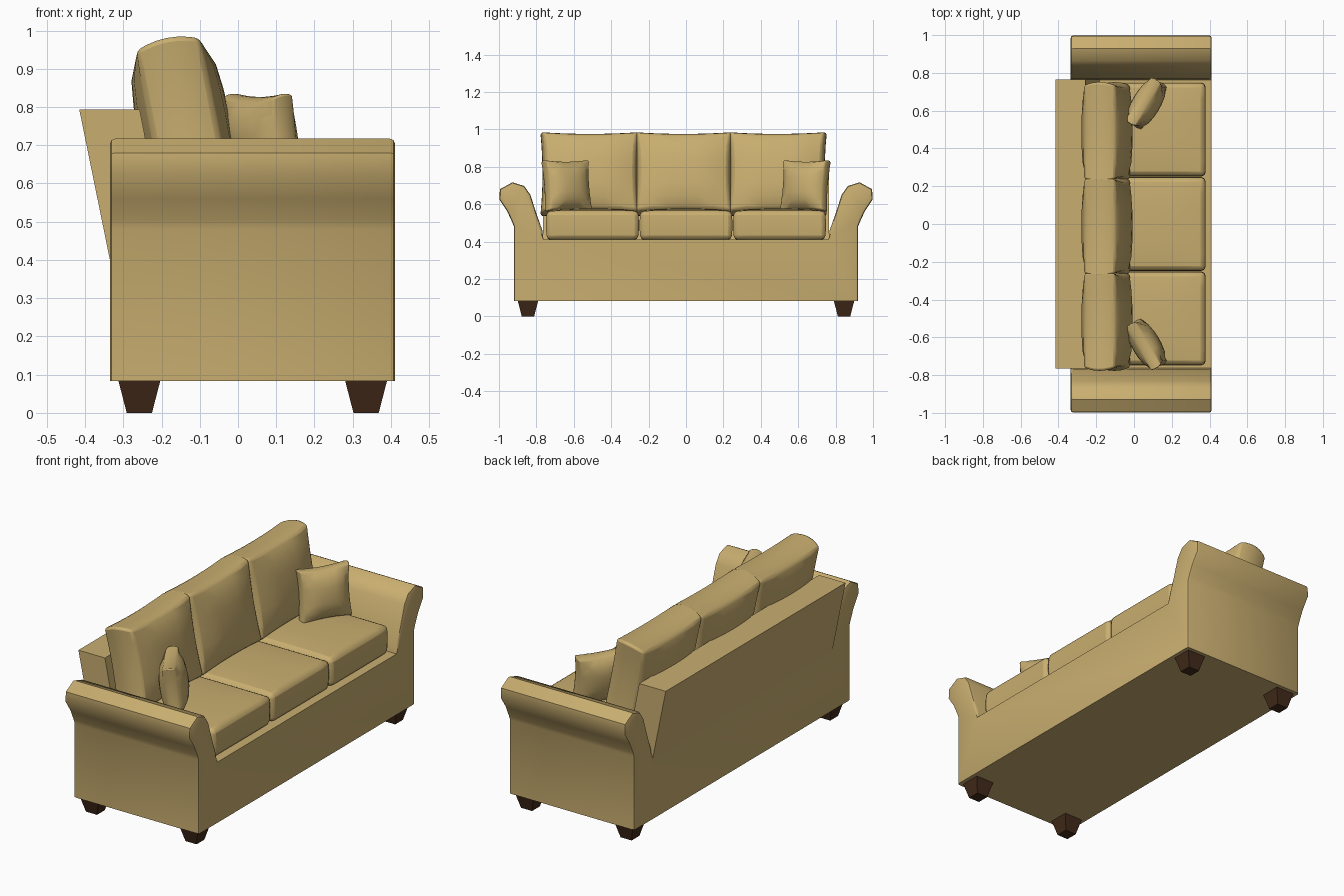
import bpy, bmesh
from math import radians, pi
from mathutils import Matrix

if "Cube" in bpy.data.objects:
    bpy.data.objects.remove(bpy.data.objects["Cube"])


def material(name, rgb):
    m = bpy.data.materials.new(name)
    m.diffuse_color = (*rgb, 1)
    m.use_nodes = True
    m.node_tree.nodes["Principled BSDF"].inputs["Base Color"].default_value = m.diffuse_color
    return m


FABRIC = material("tan_fabric", (0.58, 0.42, 0.16))
WOOD = material("dark_wood", (0.055, 0.023, 0.01))


def finish(name, bm, mat, angle=35, bevel=0):
    bmesh.ops.recalc_face_normals(bm, faces=bm.faces[:])
    me = bpy.data.meshes.new(name)
    bm.to_mesh(me)
    bm.free()
    me.materials.append(mat)
    me.shade_smooth()
    me.set_sharp_from_angle(angle=radians(angle))
    ob = bpy.data.objects.new(name, me)
    bpy.context.collection.objects.link(ob)
    if bevel:
        b = ob.modifiers.new("soft_edges", 'BEVEL')
        b.width, b.segments = bevel, 2
        b.limit_method, b.angle_limit = 'ANGLE', radians(45)
    return ob


def extrude(pts, vec):
    """Closed prism from a planar outline."""
    bm = bmesh.new()
    face = bm.faces.new([bm.verts.new(p) for p in pts])
    new = bmesh.ops.extrude_face_region(bm, geom=[face])["geom"]
    bmesh.ops.translate(bm, vec=vec,
                        verts=[v for v in new if isinstance(v, bmesh.types.BMVert)])
    return bm


def cushion(name, w, h, edge, mid, pinch, rim, matrix, bevel, cuts=5):
    """Stuffed cushion: x = thickness, y = width, z = height.
    edge/mid are half thicknesses, pinch pulls the sides in to leave corner ears."""
    bm = bmesh.new()
    bmesh.ops.create_cube(bm, size=2)
    bmesh.ops.subdivide_edges(bm, edges=bm.edges[:], cuts=cuts, use_grid_fill=True)
    for v in bm.verts:
        s, a, b = v.co
        fill = ((1 - a * a) * (1 - b * b)) ** 0.5
        half = edge + (mid - edge) * fill
        bulge = rim * (1 - s * s)
        v.co = (s * half,
                a * (w / 2 * (1 - pinch * (1 - b * b)) + bulge),
                b * (h / 2 * (1 - pinch * (1 - a * a)) + bulge))
    bm.transform(matrix)
    return finish(name, bm, FABRIC, 50, bevel)


# Body: base and two rolled arms as one U-shaped profile
arm = [(0.92, 0.083), (0.92, 0.48), (0.93, 0.505), (0.955, 0.56), (0.998, 0.625),
       (0.995, 0.68), (0.928, 0.717), (0.865, 0.697), (0.832, 0.65),
       (0.80, 0.55), (0.768, 0.46), (0.762, 0.41)]
outline = arm + [(-y, z) for y, z in reversed(arm)]
bm = extrude([(-0.335, y, z) for y, z in outline], (0.746, 0, 0))
rims = [e for e in bm.edges
        if abs(e.verts[0].co.x - e.verts[1].co.x) < 1e-5
        and abs(e.verts[0].co.y - e.verts[1].co.y) < 0.2]
bmesh.ops.bevel(bm, geom=rims, offset=0.013, segments=2, profile=0.5,
                affect='EDGES', clamp_overlap=True)
finish("base_and_arms", bm, FABRIC, 40)

# Slanted backrest between the arms
back = [(-0.335, 0.40), (-0.415, 0.793), (-0.257, 0.793), (-0.18, 0.40)]
finish("backrest", extrude([(x, -0.765, z) for x, z in back], (0, 1.53, 0)), FABRIC)

for i, y in enumerate((-0.5, 0.0, 0.5)):
    # Seat cushions lie flat, so the thickness axis is turned upward
    lay = Matrix.Translation((0.085, y, 0.487)) @ Matrix.Rotation(-pi / 2, 4, 'Y')
    cushion(f"seat_cushion_{i + 1}", 0.488, 0.58, 0.077, 0.09, 0, 0.004, lay, 0.022)
    # Back cushions lean on the backrest
    lean = (Matrix.Translation((-0.143, y - 0.013, 0.76))
            @ Matrix.Rotation(radians(-11), 4, 'Y'))
    cushion(f"back_cushion_{i + 1}", 0.495, 0.415, 0.085, 0.122, 0.045, 0.018,
            lean, 0.012)

# Throw pillows turned toward the middle
for name, side in (("left_throw_pillow", -1), ("right_throw_pillow", 1)):
    pose = (Matrix.Translation((0.065, side * 0.638, 0.698))
            @ Matrix.Rotation(radians(-31 * side), 4, 'Z')
            @ Matrix.Rotation(radians(-8), 4, 'Y'))
    cushion(name, 0.258, 0.26, 0.032, 0.072, 0.07, 0.008, pose, 0.006)

# Tapered square legs
for xn, x in (("front", 0.335), ("back", -0.258)):
    for yn, y in (("left", -0.845), ("right", 0.845)):
        bm = bmesh.new()
        bmesh.ops.create_cube(bm, size=1)
        for v in bm.verts:
            r = 0.055 if v.co.z > 0 else 0.033
            v.co = (x + (r if v.co.x > 0 else -r), y + (r if v.co.y > 0 else -r),
                    0.085 if v.co.z > 0 else 0)
        finish(f"{xn}_{yn}_leg", bm, WOOD)
